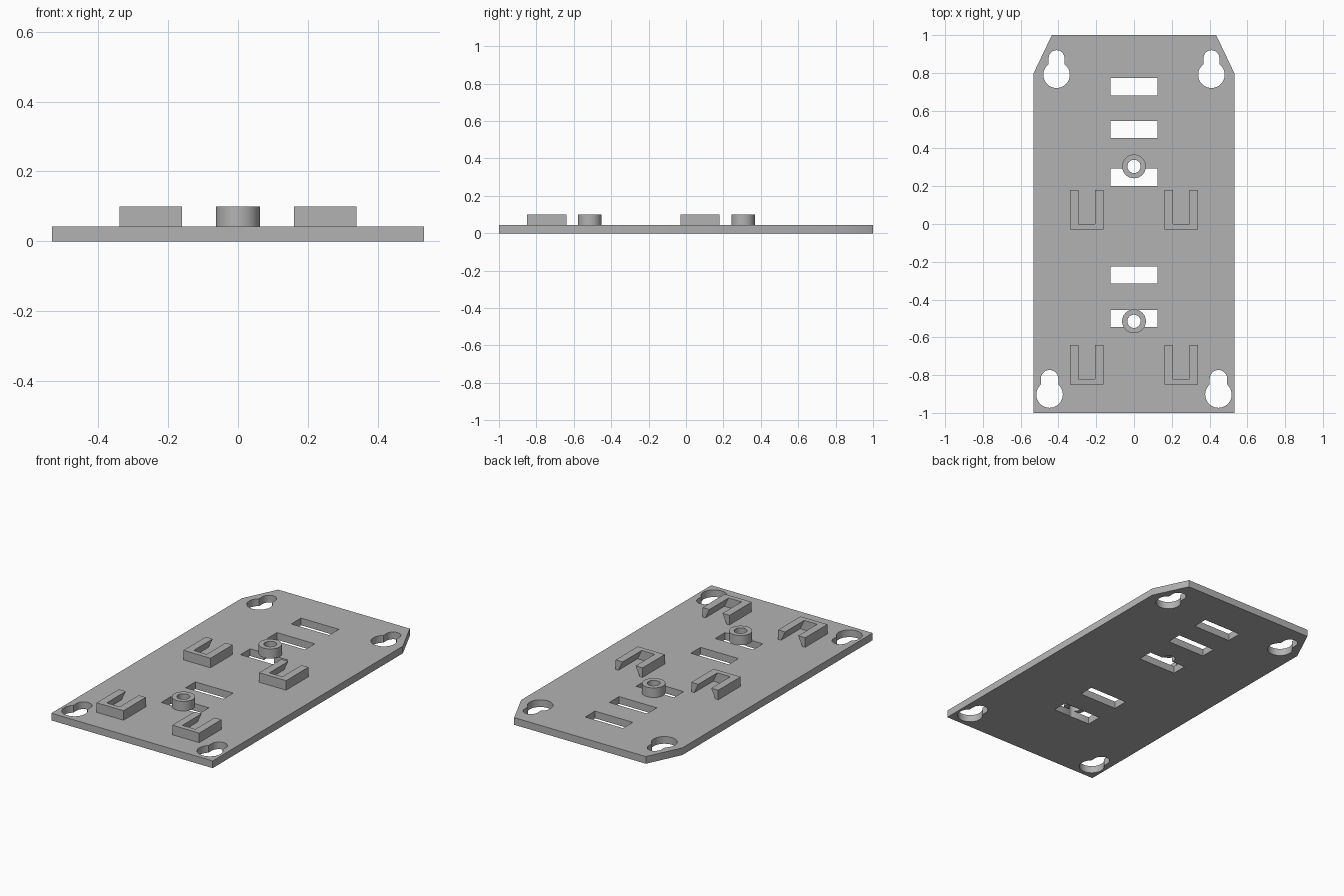
import bpy
import bmesh
import math

if "Cube" in bpy.data.objects:
    bpy.data.objects.remove(bpy.data.objects["Cube"])

PLATE_TOP, TOP = 0.043, 0.10
BOSSES = (0.305, -0.515)

grey = bpy.data.materials.new("grey plastic")
grey.diffuse_color = (0.45, 0.45, 0.45, 1)
grey.use_nodes = True
grey.node_tree.nodes["Principled BSDF"].inputs["Base Color"].default_value = grey.diffuse_color


def prism(name, outline, z0, z1):
    """Extrude a flat outline of (x, y) points from z0 up to z1."""
    bm = bmesh.new()
    face = bm.faces.new([bm.verts.new((x, y, z0)) for x, y in outline])
    ext = bmesh.ops.extrude_face_region(bm, geom=[face])
    verts = [g for g in ext["geom"] if isinstance(g, bmesh.types.BMVert)]
    bmesh.ops.translate(bm, verts=verts, vec=(0, 0, z1 - z0))
    bmesh.ops.recalc_face_normals(bm, faces=bm.faces)
    mesh = bpy.data.meshes.new(name)
    bm.to_mesh(mesh)
    bm.free()
    mesh.materials.append(grey)
    ob = bpy.data.objects.new(name, mesh)
    bpy.context.collection.objects.link(ob)
    return ob


def rect(x0, x1, y0, y1):
    return [(x0, y0), (x1, y0), (x1, y1), (x0, y1)]


def arc(cx, cy, r, a0, a1, n):
    return [(cx + r * math.cos(a0 + (a1 - a0) * i / n),
             cy + r * math.sin(a0 + (a1 - a0) * i / n)) for i in range(n + 1)]


def circle(cx, cy, r, n=48):
    return arc(cx, cy, r, 0, math.tau, n)[:-1]


def keyhole(cx, cy, r, neck_y, neck_r):
    a = math.acos(neck_r / r)
    return (arc(cx, cy, r, math.pi - a, math.tau + a, 36)
            + arc(cx, neck_y, neck_r, 0, math.pi, 20))


def cut(ob, cutter):
    mod = ob.modifiers.new("cut", 'BOOLEAN')
    mod.operation, mod.solver, mod.object = 'DIFFERENCE', 'EXACT', cutter
    bpy.context.view_layer.objects.active = ob
    bpy.ops.object.modifier_apply(modifier=mod.name)
    bpy.data.objects.remove(cutter)


def smooth(ob):
    bpy.ops.object.select_all(action='DESELECT')
    ob.select_set(True)
    bpy.context.view_layer.objects.active = ob
    bpy.ops.object.shade_smooth_by_angle(angle=math.radians(30))


# Base plate with two clipped corners
plate = prism("base_plate", [(-0.533, -1), (0.533, -1), (0.533, 0.795), (0.435, 1),
                             (-0.435, 1), (-0.533, 0.795)], 0, PLATE_TOP)
# Rectangular slots along the centre line
for y in (0.727, 0.5, 0.247, -0.27, -0.5):
    cut(plate, prism("slot_cutter", rect(-0.125, 0.125, y - 0.046, y + 0.046), -0.1, 0.2))
# Screw holes under the bosses
for y in BOSSES:
    cut(plate, prism("hole_cutter", circle(0, y, 0.035), -0.1, 0.2))
# Keyhole mounts in the corners
for s in (-1, 1):
    cut(plate, prism("keyhole_cutter", keyhole(s * 0.41, 0.79, 0.07, 0.878, 0.042), -0.1, 0.2))
    cut(plate, prism("keyhole_cutter", keyhole(s * 0.447, -0.903, 0.07, -0.819, 0.046), -0.1, 0.2))
smooth(plate)

# Round screw bosses
for i, y in enumerate(BOSSES):
    boss = prism(f"screw_boss_{i + 1}", circle(0, y, 0.063), PLATE_TOP, TOP)
    cut(boss, prism("hole_cutter", circle(0, y, 0.035), 0, 0.2))
    smooth(boss)

# Clip blocks, each with an undercut groove open towards the back
for s in (-1, 1):
    for y in (-0.03, -0.85):
        cx = s * 0.25
        block = prism("clip_block", rect(cx - 0.089, cx + 0.089, y, y + 0.21), PLATE_TOP, TOP)
        groove = prism("groove_cutter", rect(cx - 0.07, cx + 0.07, y + 0.03, y + 0.3),
                       PLATE_TOP - 0.01, TOP + 0.01)
        # Dovetail sides: wide at the plate, narrow at the top
        for v in groove.data.vertices:
            t = (v.co.z - PLATE_TOP) / (TOP - PLATE_TOP)
            half = 0.07 + (0.043 - 0.07) * t
            v.co.x = cx + math.copysign(half, v.co.x - cx)
        cut(block, groove)
